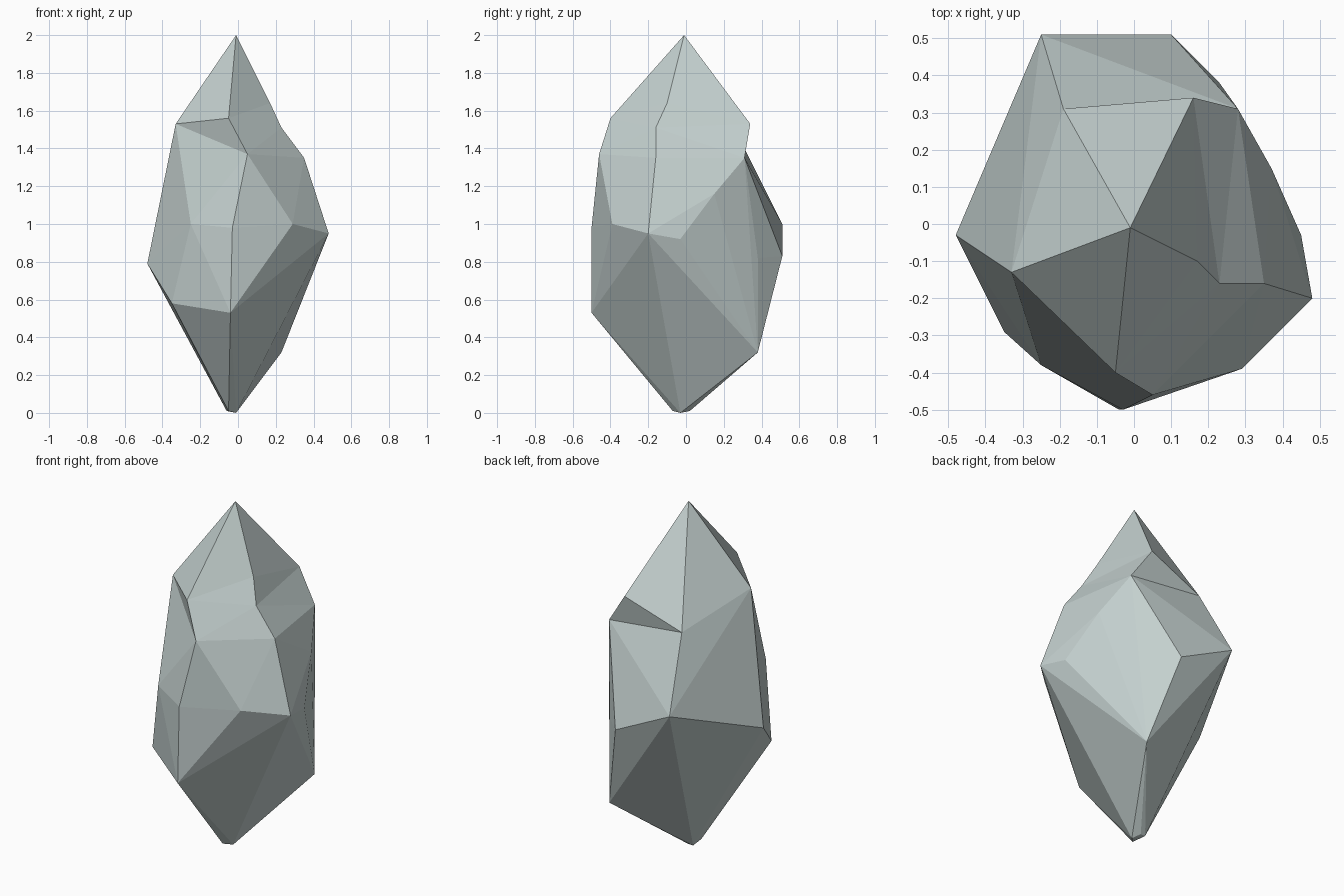
import bpy
import bmesh
from mathutils import Vector

default_cube = bpy.data.objects.get("Cube")
if default_cube:
    bpy.data.objects.remove(default_cube, do_unlink=True)


def make_material(name, colour):
    material = bpy.data.materials.new(name)
    material.use_nodes = True
    material.diffuse_color = (*colour, 1)
    shader = next(n for n in material.node_tree.nodes if n.type == "BSDF_PRINCIPLED")
    shader.inputs["Base Color"].default_value = (*colour, 1)
    shader.inputs["Roughness"].default_value = 0.8
    return material


def add_points(bm, points):
    return [bm.verts.new(Vector(point)) for point in points]


def add_face(bm, *corners):
    # Repeated corners collapse a quad into a triangle
    unique = list(dict.fromkeys(corners))
    if len(unique) > 2:
        bm.faces.new(unique)


def bridge(bm, upper, lower):
    # Join two loops corner by corner
    for i in range(len(upper)):
        j = (i + 1) % len(upper)
        add_face(bm, upper[i], upper[j], lower[j], lower[i])


bm = bmesh.new()

# Rim where the crown meets the body, anticlockwise from the front left
rim = add_points(bm, [(-.33, -.13, 1.53), (.05, -.46, 1.37), (.35, -.16, 1.35),
                      (.28, .31, 1.35), (-.19, .31, 1.4)])
left_rim, front_rim, side_rim, back_rim, rear_rim = rim

# Widest belt of the body
belt = add_points(bm, [(-.48, -.03, .79), (-.25, -.38, 1), (-.03, -.5, .98),
                       (.29, -.39, 1), (.48, -.2, .95), (.45, -.03, .92),
                       (.37, .15, 1.16), (.23, .38, .82), (.1, .51, .83),
                       (-.25, .51, 1)])

# Lower corners and the small blunt foot
lower = add_points(bm, [(-.35, -.29, .58), (-.04, -.5, .53),
                        (.24, .33, .37), (.23, .38, .32)])
foot = add_points(bm, [(-.01, -.03, 0), (-.05, -.07, .01),
                       (-.06, .02, .01), (-.03, .02, .01)])

# Body: faceted convex shell, left open at the rim
hull = bmesh.ops.convex_hull(bm, input=rim + belt + lower + foot)
rim_set = set(rim)
cap = [face for face in bm.faces if set(face.verts) <= rim_set]
bmesh.ops.delete(bm, geom=cap, context="FACES_ONLY")
cap_edges = [edge for edge in bm.edges if not edge.link_faces]
bmesh.ops.delete(bm, geom=cap_edges, context="EDGES")
loose = [v for v in bm.verts if not v.link_faces and v not in rim_set]
bmesh.ops.delete(bm, geom=loose, context="VERTS")

# Crown: shoulder loop with a notch on the side, closed by a pointed tip
tip, front_shoulder, side_shoulder, back_shoulder, notch = add_points(
    bm, [(-.01, -.01, 2), (-.05, -.4, 1.56), (.17, -.1, 1.64),
         (.16, .34, 1.53), (.23, -.16, 1.51)])
shoulder = [left_rim, front_shoulder, side_shoulder, back_shoulder, rear_rim]
bridge(bm, shoulder, [left_rim, front_rim, notch, back_rim, rear_rim])
bridge(bm, [tip] * len(shoulder), shoulder)
add_face(bm, front_rim, side_rim, notch)
add_face(bm, side_rim, back_rim, notch)

bmesh.ops.triangulate(bm, faces=bm.faces[:])
bmesh.ops.recalc_face_normals(bm, faces=bm.faces[:])

mesh = bpy.data.meshes.new("faceted_stone")
bm.to_mesh(mesh)
bm.free()
mesh.materials.append(make_material("pale grey stone", (.55, .63, .62)))
stone = bpy.data.objects.new("faceted_stone", mesh)
bpy.context.collection.objects.link(stone)
